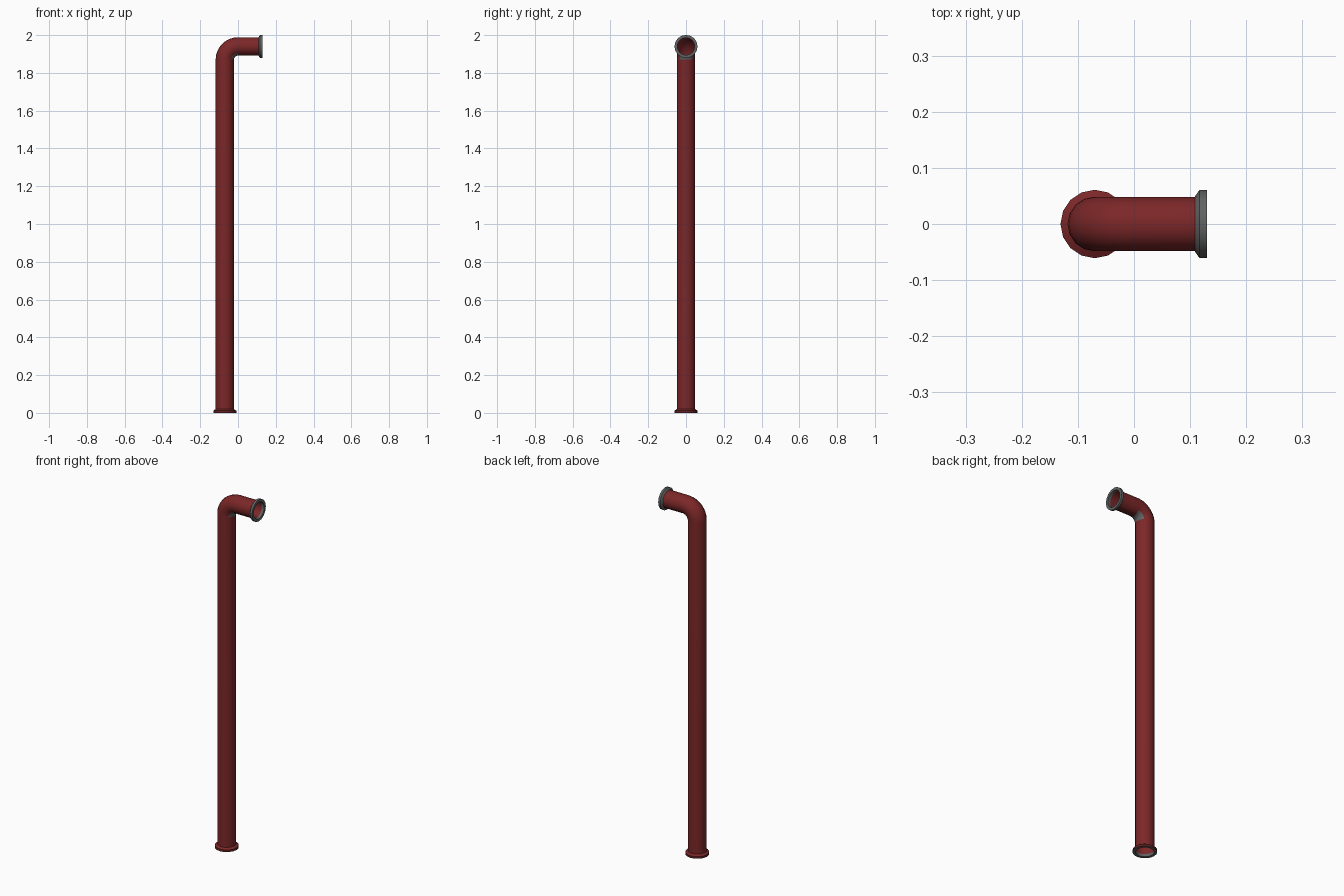
import bpy, bmesh, math
from mathutils import Vector

if "Cube" in bpy.data.objects:
    bpy.data.objects.remove(bpy.data.objects["Cube"])

SIDES = 16
R_PIPE, R_BEND = 0.0485, 0.07
Z_BEND, X_END = 1.87, 0.13


def material(name, rgb):
    m = bpy.data.materials.new(name)
    m.diffuse_color = (*rgb, 1)
    m.use_nodes = True
    m.node_tree.nodes["Principled BSDF"].inputs["Base Color"].default_value = m.diffuse_color
    return m


red = material("red paint", (0.20, 0.020, 0.021))
dark_red = material("dark red paint", (0.12, 0.016, 0.016))
grey = material("worn grey metal", (0.12, 0.125, 0.125))


def station(a, along):
    """Point and outward direction on the path at bend angle a, shifted along it."""
    out = Vector((-math.cos(a), 0, math.sin(a)))
    tangent = Vector((math.sin(a), 0, math.cos(a)))
    return Vector((0, 0, Z_BEND)) + out * R_BEND + tangent * along, out


def tube(name, rings, mats, rule):
    """Loft through (bend angle, shift, radius) rings; rule(i, t) picks the material."""
    bm = bmesh.new()
    loops = []
    for a, s, r in rings:
        p, out = station(a, s)
        loops.append([bm.verts.new(p + out * r * math.cos(2 * math.pi * j / SIDES)
                                   + Vector((0, 1, 0)) * r * math.sin(2 * math.pi * j / SIDES))
                      for j in range(SIDES)])
    for i in range(len(loops) - 1):
        for j in range(SIDES):
            k = (j + 1) % SIDES
            f = bm.faces.new((loops[i][j], loops[i + 1][j], loops[i + 1][k], loops[i][k]))
            f.material_index = rule(i, 2 * math.pi * (j + 0.5) / SIDES)
    me = bpy.data.meshes.new(name)
    bm.to_mesh(me)
    bm.free()
    ob = bpy.data.objects.new(name, me)
    bpy.context.collection.objects.link(ob)
    for m in mats:
        me.materials.append(m)
    bpy.context.view_layer.objects.active = ob
    ob.select_set(True)
    bpy.ops.object.shade_smooth_by_angle(angle=math.radians(30))
    ob.select_set(False)
    return ob


# Pipe: upright, elbow, short outlet; inside of the elbow is worn to metal
N = 8
Q = math.pi / 2
path = [(0, -Z_BEND + 0.005, R_PIPE)]
path += [(Q * i / N, 0, R_PIPE) for i in range(N + 1)]
path += [(Q, X_END - 0.005, R_PIPE)]


def pipe_rule(i, t):
    inner = -math.cos(t)
    if 1 <= i <= N and inner > 0.75:
        return 2
    if i > N and inner > 0.9:
        return 1
    return 0


tube("pipe", path, [red, dark_red, grey], pipe_rule)

# Base flange: rim with chamfer on top, bare metal underneath
b = -Z_BEND
tube("base_flange",
     [(0, b + 0.015, 0.046), (0, b, 0.046), (0, b, 0.061),
      (0, b + 0.012, 0.061), (0, b + 0.02, R_PIPE)],
     [red, dark_red, grey], lambda i, t: (2, 2, 1, 0)[i])

# Outlet flange: chamfer behind, rim, front ring and inner lip
e = X_END
tube("outlet_flange",
     [(Q, e - 0.021, 0.050), (Q, e - 0.013, 0.061), (Q, e, 0.061),
      (Q, e, 0.046), (Q, e - 0.015, 0.046)],
     [grey], lambda i, t: 0)
